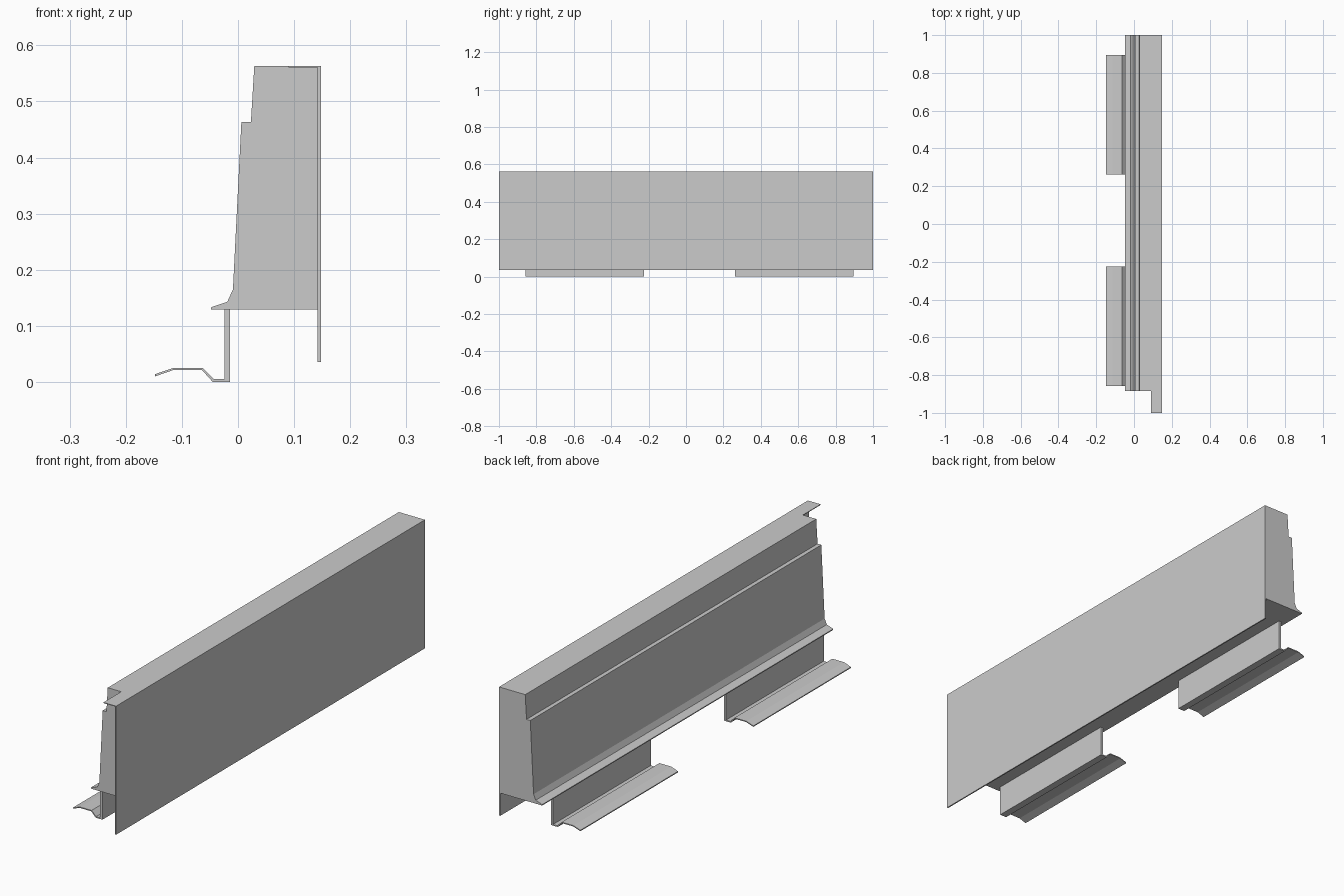
import bpy, bmesh

if "Cube" in bpy.data.objects:
    bpy.data.objects.remove(bpy.data.objects["Cube"])


def extrude_profile(name, pts, y0, y1):
    """Closed solid from an (x, z) outline swept along y."""
    bm = bmesh.new()
    face = bm.faces.new([bm.verts.new((x, y0, z)) for x, z in pts])
    res = bmesh.ops.extrude_face_region(bm, geom=[face])
    verts = [g for g in res["geom"] if isinstance(g, bmesh.types.BMVert)]
    bmesh.ops.translate(bm, verts=verts, vec=(0, y1 - y0, 0))
    bmesh.ops.recalc_face_normals(bm, faces=bm.faces[:])
    mesh = bpy.data.meshes.new(name)
    bm.to_mesh(mesh)
    bm.free()
    obj = bpy.data.objects.new(name, mesh)
    bpy.context.collection.objects.link(obj)
    return obj


# Main panel with stepped, sloping inner side and a lower lip
extrude_profile("panel_body", [
    (0.142, 0.129), (0.142, 0.563), (0.029, 0.563), (0.023, 0.463),
    (0.006, 0.463), (-0.009, 0.165), (-0.019, 0.143), (-0.048, 0.133),
    (-0.048, 0.129)], -0.885, 1.0)

# Full-length outer skin, with its top flange running past the body
extrude_profile("outer_skin_and_flange", [
    (0.142, 0.036), (0.1475, 0.036), (0.1475, 0.563), (0.09, 0.563),
    (0.09, 0.560), (0.142, 0.560)], -1.0, -0.885)
extrude_profile("outer_skin", [
    (0.142, 0.036), (0.1475, 0.036), (0.1475, 0.563), (0.142, 0.563)],
    -0.885, 1.0)

# Two hanging brackets with bent clip feet
foot_top = [(-0.1475, 0.014), (-0.115, 0.025), (-0.063, 0.025), (-0.043, 0.005)]
foot_bottom = [(x - 0.001, z - 0.004) for x, z in reversed(foot_top[1:])]
foot_bottom[0] = (-0.045, 0.0)
bracket = (foot_top + [(-0.024, 0.005), (-0.024, 0.129), (-0.014, 0.129),
                       (-0.014, 0.0)] + foot_bottom + [(-0.1475, 0.010)])
for side, y0, y1 in (("front", -0.858, -0.225), ("back", 0.262, 0.895)):
    extrude_profile(f"{side}_bracket", bracket, y0, y1)
